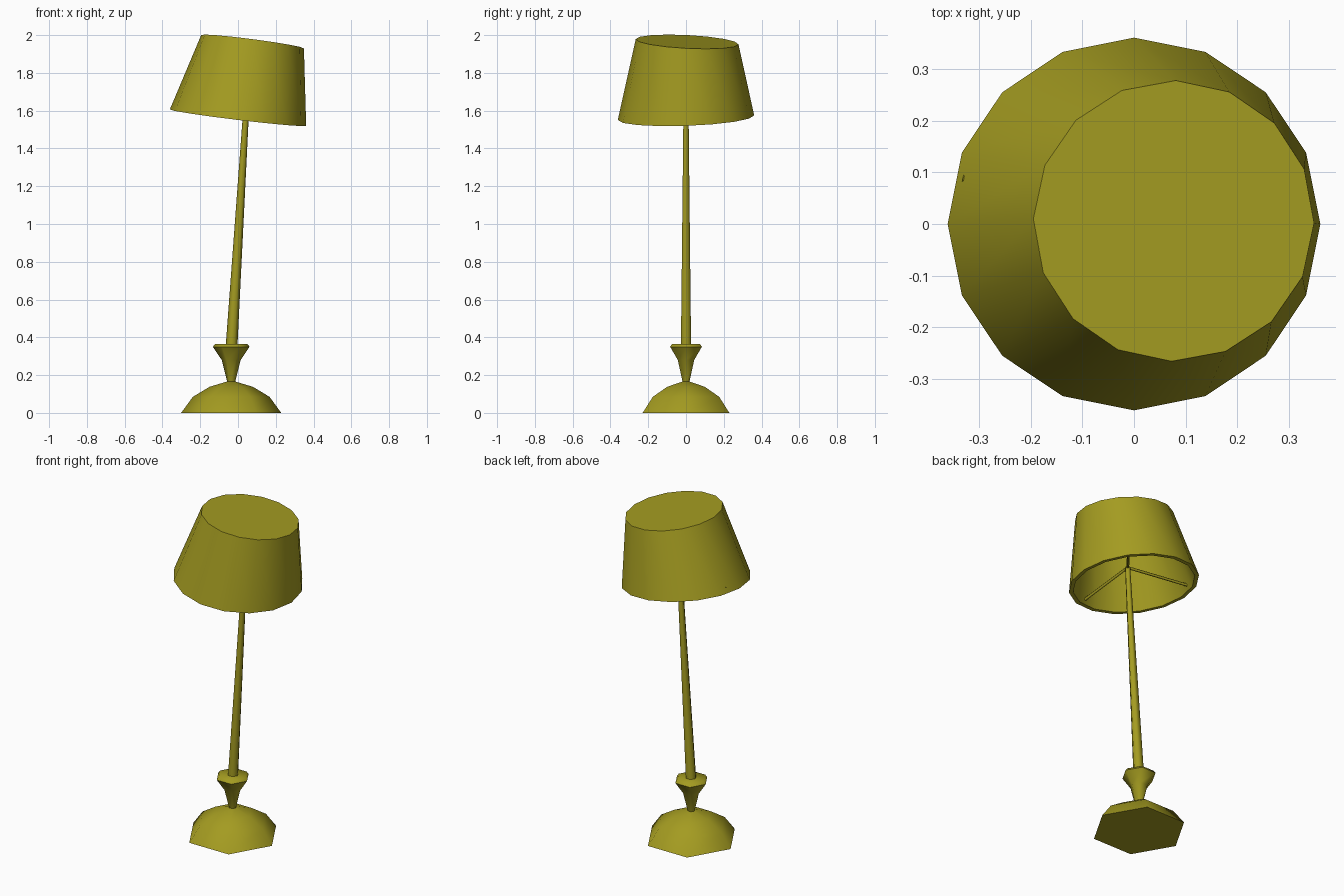
import bpy, bmesh, math
from mathutils import Vector

if "Cube" in bpy.data.objects:
    bpy.data.objects.remove(bpy.data.objects["Cube"])

mat = bpy.data.materials.new("olive")
mat.diffuse_color = (0.37, 0.33, 0.015, 1)
mat.use_nodes = True
mat.node_tree.nodes["Principled BSDF"].inputs["Base Color"].default_value = mat.diffuse_color


def skin(name, rings, cap_start=True, cap_end=True):
    """Bridge a sequence of equal-sized point rings into one mesh."""
    bm = bmesh.new()
    loops = [[bm.verts.new(p) for p in ring] for ring in rings]
    n = len(loops[0])
    for a, b in zip(loops, loops[1:]):
        for i in range(n):
            j = (i + 1) % n
            bm.faces.new((a[i], a[j], b[j], b[i]))
    if cap_start:
        bm.faces.new(loops[0][::-1])
    if cap_end:
        bm.faces.new(loops[-1])
    bmesh.ops.remove_doubles(bm, verts=bm.verts, dist=0.0005)
    bmesh.ops.recalc_face_normals(bm, faces=bm.faces)
    mesh = bpy.data.meshes.new(name)
    bm.to_mesh(mesh)
    bm.free()
    mesh.materials.append(mat)
    ob = bpy.data.objects.new(name, mesh)
    bpy.context.collection.objects.link(ob)
    bpy.ops.object.select_all(action='DESELECT')
    ob.select_set(True)
    bpy.context.view_layer.objects.active = ob
    bpy.ops.object.shade_smooth_by_angle(angle=math.radians(62))
    return ob


def ring(n, r, cx, cy, cz, sx=0.0, sy=0.0, turn=0.0):
    """Ring of n points lying on a plane with slopes sx, sy."""
    pts = []
    for i in range(n):
        a = 2 * math.pi * i / n + turn
        x, y = r * math.cos(a), r * math.sin(a)
        pts.append((cx + x, cy + y, cz + sx * x + sy * y))
    return pts


def rod(name, a, b, r, n=6):
    a, b = Vector(a), Vector(b)
    q = (b - a).to_track_quat('Z', 'Y')
    return skin(name, [[p + q @ Vector(v) for v in ring(n, r, 0, 0, 0)] for p in (a, b)])


AXIS = -0.036

# Domed hexagonal foot
foot = [(0.265, 0), (0.203, 0.085), (0.115, 0.138), (0.022, 0.166)]
skin("foot", [ring(6, r, AXIS, 0, z) for r, z in foot])

# Flared hexagonal collar
collar = [(0.02, 0.16), (0.05, 0.28), (0.097, 0.35), (0.085, 0.366)]
skin("collar", [ring(6, r, AXIS, 0, z) for r, z in collar])

# Leaning tapered pole
hub = (0.046, 0, 1.65)
skin("pole", [ring(6, 0.031, -0.034, 0, 0.355), ring(6, 0.015, *hub)])

# Crooked shade: outer wall, rim, inner wall and closed top
low = dict(sx=-0.12, sy=0.034)
high = dict(sx=-0.13, sy=-0.05, turn=-0.015)
skin("shade", [
    ring(16, 0.272, 0.077, 0.006, 1.965, **high),
    ring(16, 0.361, 0, 0, 1.563, **low),
    ring(16, 0.338, 0, 0, 1.563, **low),
    ring(16, 0.250, 0.077, 0.006, 1.943, **high)])

# Three struts carrying the shade
for k, deg in enumerate((45, 165, 285)):
    a = math.radians(deg)
    x, y = 0.343 * math.cos(a), 0.343 * math.sin(a)
    rod(f"shade_strut_{k + 1}", hub, (x, y, 1.59 - 0.12 * x + 0.034 * y), 0.008)
